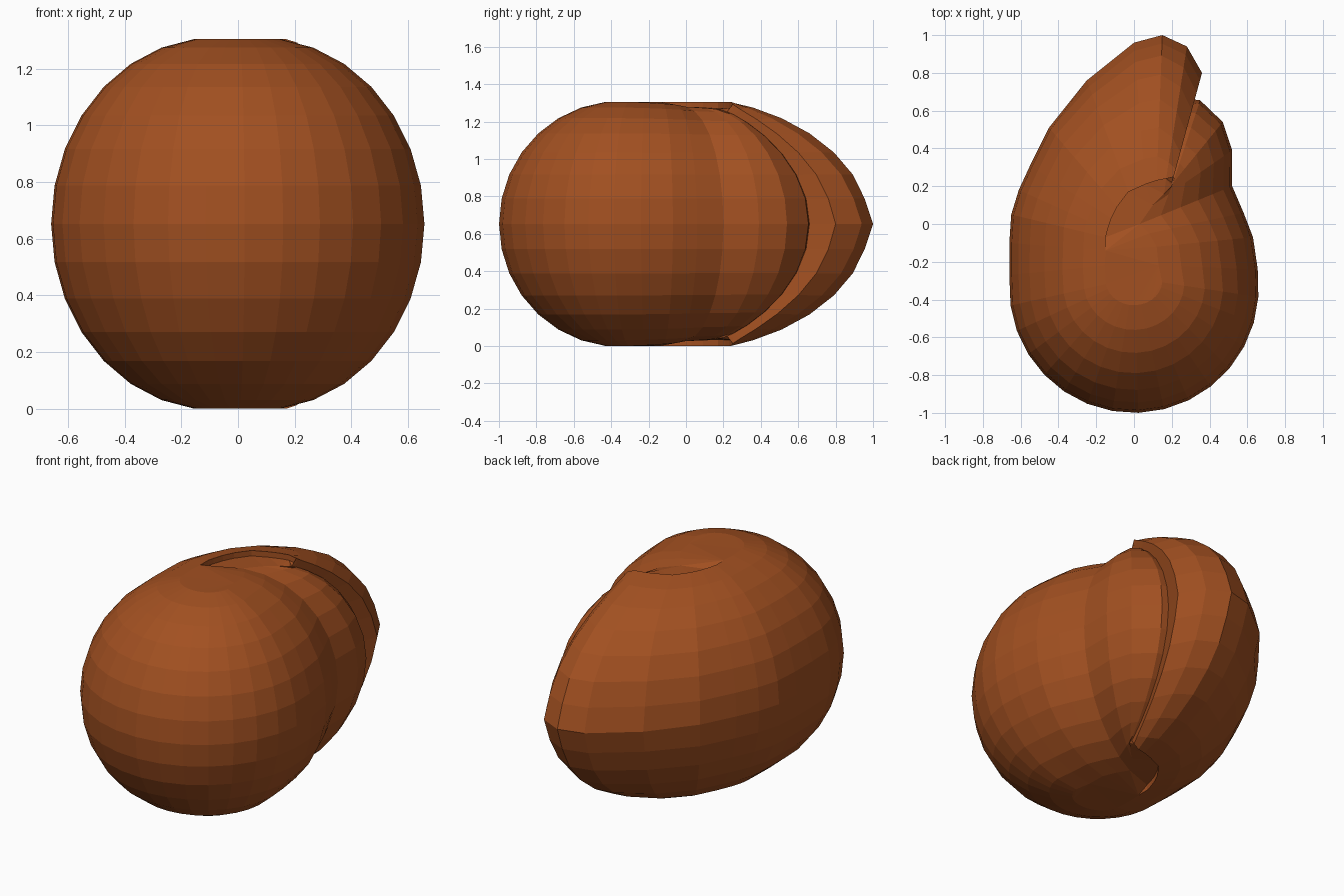
import bpy, bmesh, math

if "Cube" in bpy.data.objects:
    bpy.data.objects.remove(bpy.data.objects["Cube"])

HALF = 0.6525          # half of the shell height
BANDS = 14             # bands from pole to pole
POLE = math.radians(83)

# Each meridian: (equator x, y, rim x, y, dip of the rim, pinch towards the equator)
# Outer whorl, from the lip round the tip and down the left side
meridians = [
    (.36, .80, .21, .25, .02, 1.75), (.28, .94, .17, .24, 0, 1.4), (.15, 1.0, .12, .23, 0, 1.2),
    (.00, .96, .06, .21, 0, 1.15), (-.25, .76, -.03, .17, 0, 1.05), (-.45, .51, -.09, .09, 0, 1),
    (-.55, .31, -.12, .03, 0, 1), (-.61, .18, -.14, -.03, 0, 1), (-.65, .05, -.15, -.07, 0, 1),
    (-.66, -.10, -.15, -.14, 0, 1), (-.66, -.27, -.155, -.22, 0, 1),
]
FLAP = 9               # meridians whose rim overhangs the coil centre
# Round front
for deg in range(188, 360, 12):
    c, s = math.cos(math.radians(deg)), math.sin(math.radians(deg))
    meridians.append((.66 * c, -.34 + .66 * s, .15 * c, -.30 + .13 * s, 0, 1))
# Inner whorl, running back on the right and tucking under the lip
meridians += [
    (.655, -.24, .13, -.22, .005, 1), (.63, -.07, .12, -.12, .015, 1),
    (.58, .06, .08, -.05, .025, 1), (.52, .20, .03, .00, .04, 1),
    (.52, .39, .10, .10, .05, 1.1), (.47, .54, .16, .16, .06, 1.3),
    (.35, .655, .20, .20, .07, 1.6), (.31, .66, .20, .22, .08, 1.7),
]

bm = bmesh.new()


def make_ring(t, extra=0):
    """One level ring of the coil; extra lowers the part under the flap."""
    f = (math.cos(t) - math.cos(POLE)) / (1 - math.cos(POLE))
    h = HALF * math.sin(t) / math.sin(POLE)
    ring = []
    for i, (ex, ey, cx, cy, dip, pinch) in enumerate(meridians):
        g = f ** pinch
        if i < 5 and abs(t) > 1e-4:
            g *= 0.97                      # slightly pointed keel at the tip
        d = dip * (1 - f) + (extra if i < FLAP else 0)
        ring.append(bm.verts.new((cx + (ex - cx) * g, cy + (ey - cy) * g, HALF + h * (1 - d))))
    return ring


rings = [make_ring(-POLE + 2 * POLE * k / BANDS) for k in range(BANDS + 1)]
rings = [make_ring(-POLE, .05)] + rings + [make_ring(POLE, .05)]

n = len(meridians)
for lo, hi in zip(rings, rings[1:]):
    for i in range(n):
        j = (i + 1) % n
        bm.faces.new((lo[i], lo[j], hi[j], hi[i]))

# Flat ends closing the coil
caps = [bm.faces.new(rings[-1]), bm.faces.new(rings[0][::-1])]
bmesh.ops.triangulate(bm, faces=caps)
bmesh.ops.remove_doubles(bm, verts=bm.verts[:], dist=1e-5)
bmesh.ops.recalc_face_normals(bm, faces=bm.faces[:])

mesh = bpy.data.meshes.new("coiled_shell")
bm.to_mesh(mesh)
bm.free()
shell = bpy.data.objects.new("coiled_shell", mesh)
bpy.context.collection.objects.link(shell)

brown = bpy.data.materials.new("sienna_brown")
brown.diffuse_color = (.36, .08, .015, 1)
brown.use_nodes = True
brown.node_tree.nodes["Principled BSDF"].inputs["Base Color"].default_value = brown.diffuse_color
mesh.materials.append(brown)
